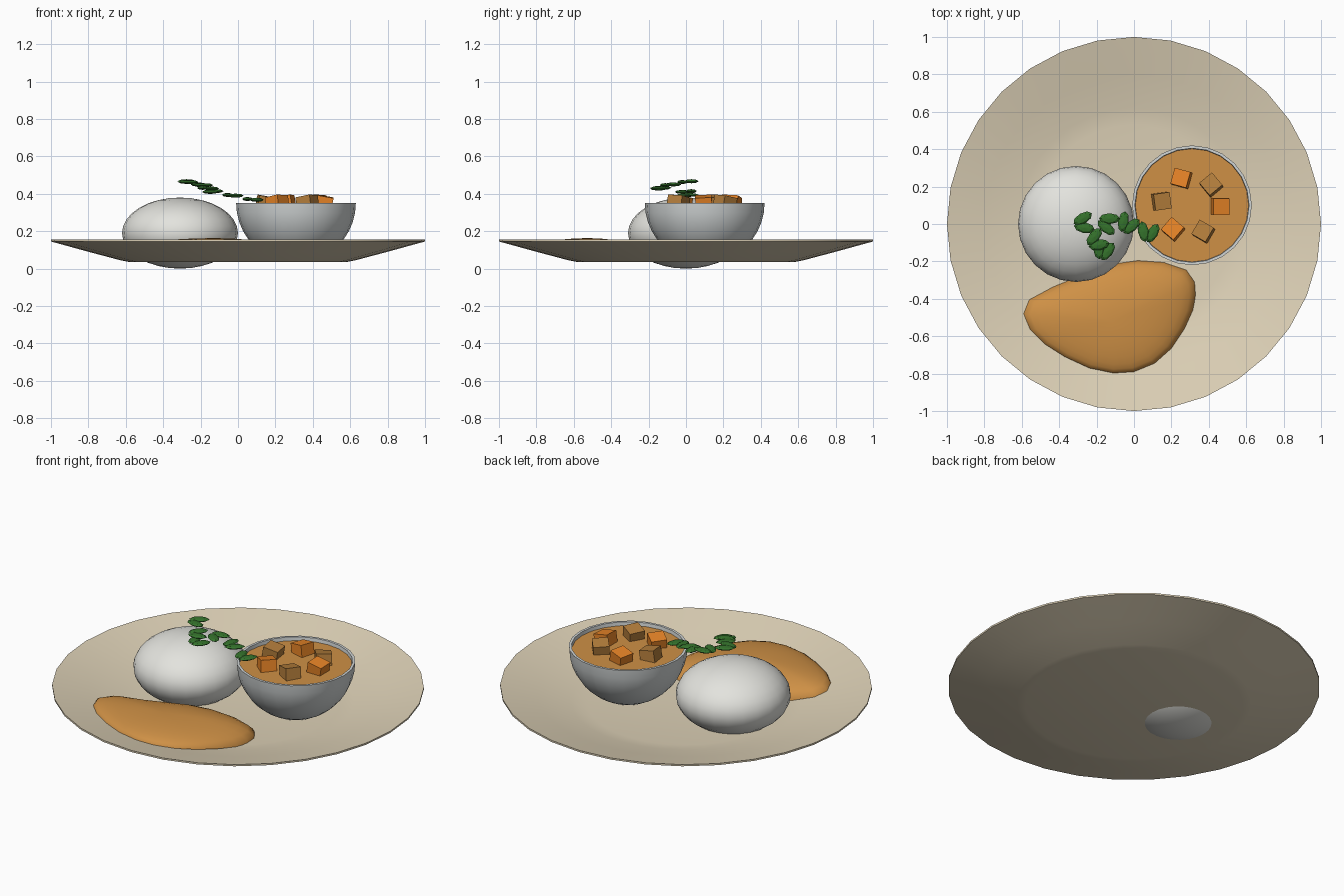
import bpy, bmesh, math
from mathutils import Matrix, Vector, Euler

if "Cube" in bpy.data.objects:
    bpy.data.objects.remove(bpy.data.objects["Cube"])


def mat(name, rgb):
    m = bpy.data.materials.new(name)
    m.diffuse_color = (*rgb, 1)
    m.use_nodes = True
    m.node_tree.nodes["Principled BSDF"].inputs["Base Color"].default_value = m.diffuse_color
    return m


CREAM = mat("cream ceramic", (0.74, 0.65, 0.48))
RICE = mat("rice white", (0.77, 0.77, 0.73))
BOWL = mat("bowl grey", (0.64, 0.67, 0.67))
SAUCE = mat("sauce orange", (0.62, 0.28, 0.06))
BRIGHT = mat("carrot orange", (0.80, 0.23, 0.02))
TAN = mat("potato tan", (0.46, 0.21, 0.045))
GREEN = mat("herb green", (0.035, 0.17, 0.025))


def finish(bm, name, material, smooth=None):
    bmesh.ops.recalc_face_normals(bm, faces=bm.faces[:])
    me = bpy.data.meshes.new(name)
    bm.to_mesh(me)
    bm.free()
    me.materials.append(material)
    ob = bpy.data.objects.new(name, me)
    bpy.context.collection.objects.link(ob)
    if smooth:
        bpy.ops.object.select_all(action='DESELECT')
        ob.select_set(True)
        bpy.context.view_layer.objects.active = ob
        bpy.ops.object.shade_smooth_by_angle(angle=math.radians(smooth))
    return ob


def lathe(name, profile, n, centre, material, smooth=30):
    """Spin (radius, z) points about a vertical axis."""
    bm = bmesh.new()
    vs = [bm.verts.new((r, 0, z)) for r, z in profile]
    es = [bm.edges.new(p) for p in zip(vs, vs[1:])]
    bmesh.ops.spin(bm, geom=vs + es, cent=(0, 0, 0), axis=(0, 0, 1),
                   angle=2 * math.pi, steps=n)
    bmesh.ops.remove_doubles(bm, verts=bm.verts[:], dist=1e-4)
    bmesh.ops.translate(bm, verts=bm.verts[:], vec=(*centre, 0))
    return finish(bm, name, material, smooth)


# plate
lathe("plate", [(0, 0.036), (0.585, 0.036), (0.63, 0.045), (0.80, 0.09), (1.0, 0.145), (1.0, 0.155),
                (0.80, 0.108), (0.62, 0.064), (0.53, 0.052), (0, 0.05)], 32, (0, 0), CREAM)

# rice mound
bm = bmesh.new()
bmesh.ops.create_uvsphere(bm, u_segments=24, v_segments=16, radius=1, matrix=Matrix.Translation(
    (-0.31, 0, 0.19)) @ Matrix.Diagonal((0.31, 0.31, 0.19, 1)))
finish(bm, "rice_mound", RICE, 40)

# bowl: hemispherical shell, flattened just above the plate underside
outer = [(0, 0.042)] + [(0.32 * math.sin(a), 0.35 - 0.32 * math.cos(a))
                        for a in (math.radians(16 + 74 * i / 8) for i in range(9))]
inner = [(0.305 * math.cos(a), 0.35 - 0.30 * math.sin(a))
         for a in (math.radians(90 * i / 8) for i in range(9))]
inner[-1] = (0, 0.05)
BC = (0.31, 0.10)
lathe("bowl", outer + inner, 24, BC, BOWL, 40)

# curry surface in the bowl
lathe("curry_surface", [(0, 0.329), (0.304, 0.329), (0.29, 0.30), (0, 0.30)], 24, BC, SAUCE)

# vegetable chunks, alternating colours, slightly tipped
chunks = [(0.46, 0.095, 0), (0.414, 0.207, 130), (0.255, 0.243, 165),
          (0.145, 0.122, 8), (0.21, -0.03, 140), (0.372, -0.042, 150)]
for i, (x, y, rz) in enumerate(chunks):
    bm = bmesh.new()
    rot = Euler((0.05, 0.18, math.radians(rz))).to_matrix().to_4x4()
    bmesh.ops.create_cube(bm, size=0.088, matrix=Matrix.Translation((x, y, 0.343)) @ rot)
    finish(bm, f"vegetable_chunk_{i + 1}", TAN if i % 2 else BRIGHT)

# sauce puddle: shallow dome whose edge follows the plate
outline = [(0.33, -0.38), (0.325, -0.31), (0.28, -0.245), (0.16, -0.205), (0.02, -0.195), (-0.12, -0.215),
           (-0.28, -0.275), (-0.43, -0.335), (-0.56, -0.405), (-0.59, -0.48), (-0.555, -0.565),
           (-0.48, -0.64), (-0.37, -0.71), (-0.24, -0.77), (-0.11, -0.797), (0.0, -0.79),
           (0.11, -0.745), (0.20, -0.665), (0.27, -0.56), (0.315, -0.46)]


def plate_z(r):
    return 0.05 if r < 0.53 else 0.05 + (r - 0.53) * 0.223


bm = bmesh.new()
C = Vector((-0.12, -0.52))
rings = []
for k in range(1, 9):
    t = math.sin(math.pi / 2 * k / 8)
    ring = []
    for p in outline:
        q = C + (Vector(p) - C) * t
        edge = plate_z(Vector(p).length) - 0.001
        ring.append(bm.verts.new((q.x, q.y, edge + (0.163 - edge) * math.sqrt(max(0, 1 - t * t)))))
    rings.append(ring)
top = bm.verts.new((C.x, C.y, 0.163))
n = len(outline)
for j in range(n):
    bm.faces.new((top, rings[0][j], rings[0][(j + 1) % n]))
    for a, b in zip(rings, rings[1:]):
        bm.faces.new((a[j], b[j], b[(j + 1) % n], a[(j + 1) % n]))
bm.faces.new(rings[-1])
finish(bm, "sauce_puddle", SAUCE, 60)

# herb sprig: pairs of faceted leaflets
sprig = [(-0.27, 0.005, 0.465, 10), (-0.20, -0.09, 0.448, 30), (-0.165, -0.14, 0.43, 75),
         (-0.14, 0.005, 0.412, -20), (-0.035, 0.0, 0.392, 60), (0.075, -0.045, 0.37, 80)]
for i, (x, y, z, a) in enumerate(sprig):
    bm = bmesh.new()
    for s in (-1, 1):
        m = (Matrix.Translation((x, y, z)) @ Matrix.Rotation(math.radians(a), 4, 'Z')
             @ Matrix.Translation((0, 0.025 * s, 0.002 * s))
             @ Matrix.Rotation(math.radians(20 * s), 4, 'Z')
             @ Matrix.Diagonal((0.056, 0.029, 0.011, 1)))
        bmesh.ops.create_uvsphere(bm, u_segments=8, v_segments=4, radius=1, matrix=m)
    finish(bm, f"herb_leaf_{i + 1}", GREEN)
